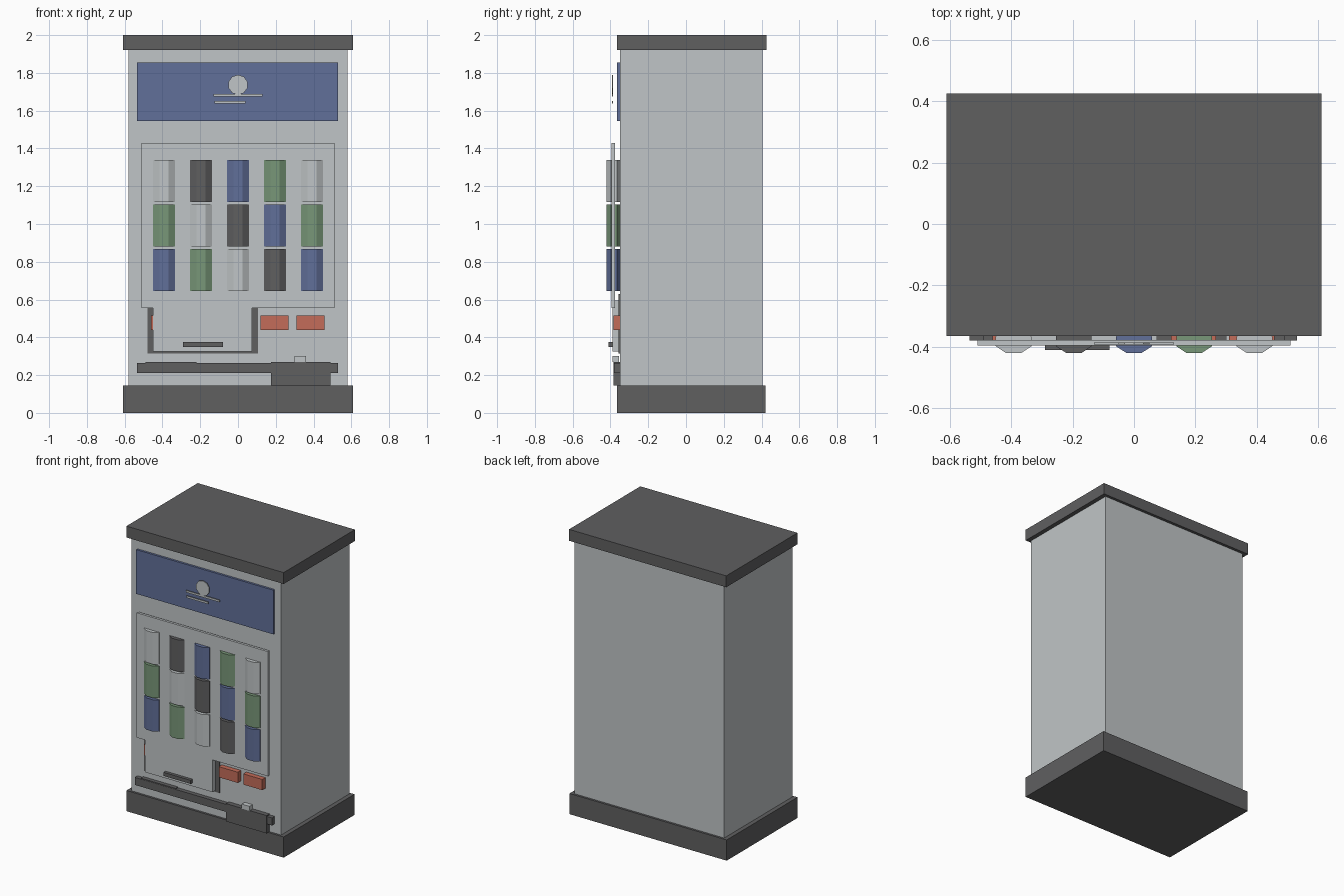
import bpy, bmesh, math
from mathutils import Matrix

cube = bpy.data.objects.get("Cube")
if cube:
    bpy.data.objects.remove(cube, do_unlink=True)


def material(name, rgb):
    m = bpy.data.materials.new(name)
    m.use_nodes = True
    m.diffuse_color = (*rgb, 1)
    m.node_tree.nodes["Principled BSDF"].inputs["Base Color"].default_value = (*rgb, 1)
    return m


GREY = material("light grey", (0.53, 0.56, 0.57))
DARK = material("charcoal", (0.115, 0.115, 0.118))
BLUE = material("slate blue", (0.12, 0.16, 0.32))
GREEN = material("leaf green", (0.19, 0.31, 0.19))
RED = material("brick red", (0.55, 0.15, 0.10))


def finish(name, bm, mat):
    mesh = bpy.data.meshes.new(name)
    bm.to_mesh(mesh)
    bm.free()
    mesh.materials.append(mat)
    ob = bpy.data.objects.new(name, mesh)
    bpy.context.collection.objects.link(ob)
    return ob


def box(name, mat, x, y, z):
    """Box spanning the (low, high) pairs x, y and z."""
    bm = bmesh.new()
    spans = (x, y, z)
    centre = Matrix.Translation([(a + b) / 2 for a, b in spans])
    size = Matrix.Diagonal([b - a for a, b in spans] + [1])
    bmesh.ops.create_cube(bm, size=1, matrix=centre @ size)
    return finish(name, bm, mat)


def prism(name, mat, sides, radius, depth, matrix):
    bm = bmesh.new()
    bmesh.ops.create_cone(bm, cap_ends=True, segments=sides, radius1=radius,
                          radius2=radius, depth=depth, matrix=matrix)
    return finish(name, bm, mat)


FRONT = -0.35  # front plane of the cabinet

# Cabinet
box("base", DARK, (-0.61, 0.61), (-0.365, 0.42), (0, 0.145))
box("cabinet", GREY, (-0.58, 0.58), (FRONT, 0.405), (0.145, 1.92))
box("top_cap", DARK, (-0.61, 0.61), (-0.365, 0.425), (1.92, 2))

# Header sign with a plain raised ornament
box("header_sign", BLUE, (-0.535, 0.53), (-0.365, FRONT), (1.545, 1.855))
RAISED = (-0.392, -0.386)
prism("sign_disc", GREY, 10, 0.053, 0.006,
      Matrix.Translation((0, -0.389, 1.737)) @ Matrix.Rotation(math.pi / 2, 4, "X"))
box("sign_upper_bar", GREY, (-0.13, 0.13), RAISED, (1.674, 1.688))
box("sign_lower_bar", GREY, (-0.125, 0.04), RAISED, (1.637, 1.651))

# Display window panel
box("display_panel", GREY, (-0.51, 0.51), (-0.395, -0.377), (0.555, 1.43))

# Product columns: flattened octagonal prisms, colours stepping diagonally
colours = (GREY, DARK, BLUE, GREEN)
for row in range(3):
    for col in range(5):
        place = Matrix.Translation(((col - 2) * 0.196, -0.382, 1.228 - row * 0.236))
        shape = Matrix.Diagonal((1, 0.66, 1, 1)) @ Matrix.Rotation(math.pi / 8, 4, "Z")
        prism(f"product_{row + 1}_{col + 1}", colours[(col - row) % 4],
              8, 0.063, 0.223, place @ shape)

# Delivery hatch
box("hatch_frame", DARK, (-0.48, 0.105), (-0.357, FRONT), (0.315, 0.63))
box("hatch_flap", GREY, (-0.45, 0.075), (-0.388, -0.357), (0.325, 0.595))
box("hatch_handle", DARK, (-0.29, -0.08), (-0.41, -0.388), (0.35, 0.375))

# Red buttons, one partly tucked behind the flap
for i, x in enumerate((-0.46, 0.12, 0.31)):
    box(f"button_{i + 1}", RED, (x, x + 0.147), (-0.384, FRONT), (0.44, 0.515))

# Lower rail, coin box and knob
box("lower_rail", DARK, (-0.535, 0.53), (-0.38, FRONT), (0.21, 0.263))
box("rail_lip", DARK, (-0.49, -0.22), (-0.378, FRONT), (0.263, 0.269))
box("coin_box", DARK, (0.175, 0.49), (-0.383, FRONT), (0.145, 0.27))
box("knob", GREY, (0.3, 0.36), (-0.388, -0.355), (0.27, 0.302))
